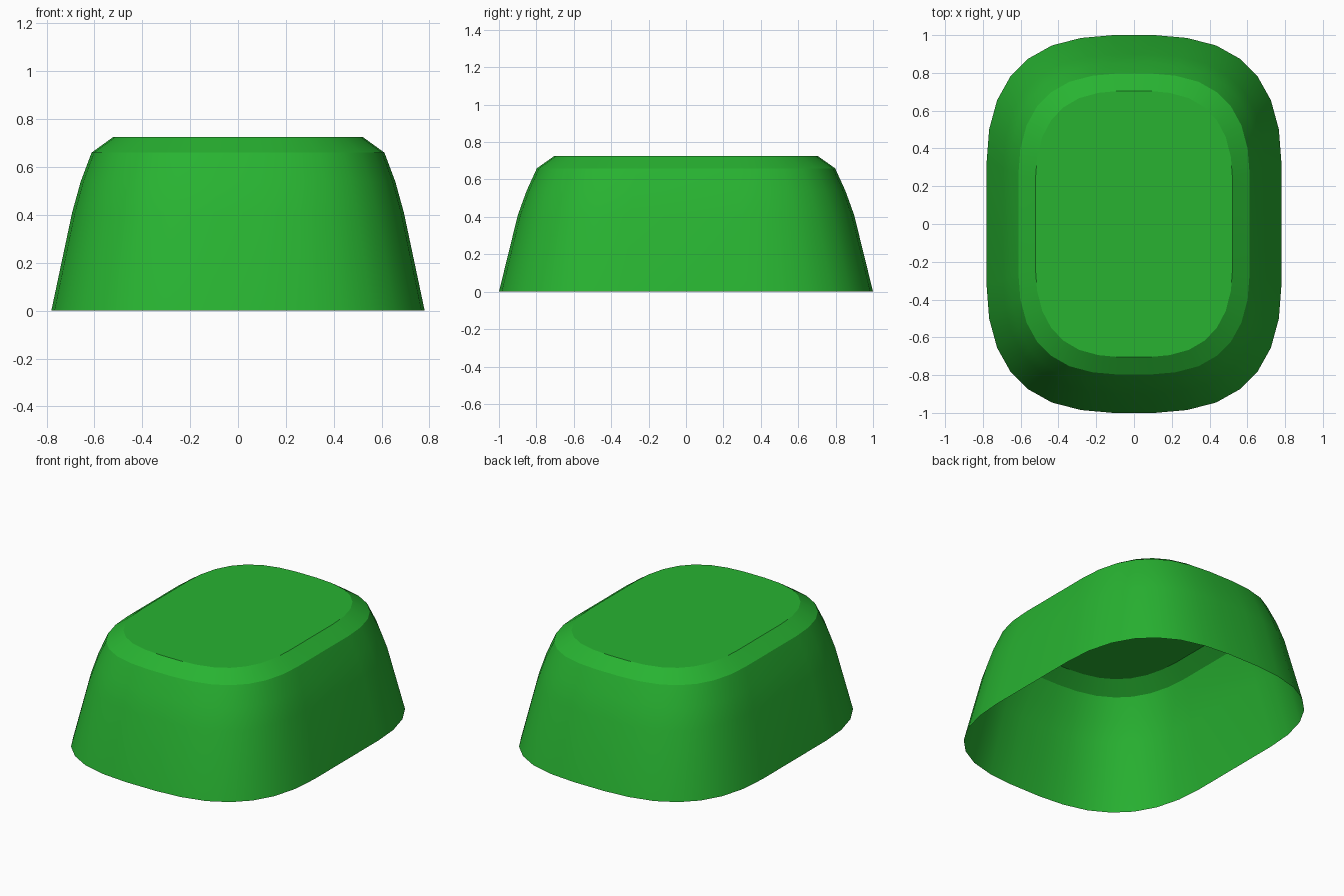
import bpy
import bmesh
import math

default_cube = bpy.data.objects.get("Cube")
if default_cube:
    bpy.data.objects.remove(default_cube, do_unlink=True)

# Green plastic
green = bpy.data.materials.new("green")
green.use_nodes = True
colour = (0.021, 0.45, 0.031, 1)
green.diffuse_color = colour
green.node_tree.nodes["Principled BSDF"].inputs["Base Color"].default_value = colour

# One quarter of the rounded outline, mirrored into a full loop
quarter = [(0.78, 0.33), (0.767, 0.5), (0.725, 0.655), (0.655, 0.78),
           (0.56, 0.875), (0.435, 0.945), (0.28, 0.985), (0.11, 1.0)]
half = quarter + [(-x, y) for x, y in reversed(quarter)]
outline = half + [(-x, -y) for x, y in half]

# Tapered wall and bevelled rim: half width, half depth, height
sections = [(0.78, 1.0, 0), (0.693, 0.899, 0.41), (0.657, 0.852, 0.54),
            (0.612, 0.797, 0.66), (0.522, 0.705, 0.725)]

bm = bmesh.new()
rings = [[bm.verts.new((x * width / 0.78, y * depth, z)) for x, y in outline]
         for width, depth, z in sections]
count = len(outline)
for lower, upper in zip(rings, rings[1:]):
    for i in range(count):
        j = (i + 1) % count
        bm.faces.new((lower[i], lower[j], upper[j], upper[i]))

# Flat closed top; the underside stays open
bm.faces.new(rings[-1])

mesh = bpy.data.meshes.new("cap_shell")
bm.to_mesh(mesh)
bm.free()
mesh.materials.append(green)
cap = bpy.data.objects.new("cap_shell", mesh)
bpy.context.collection.objects.link(cap)

# Smooth wall with crisp rim edges
bpy.ops.object.select_all(action="DESELECT")
cap.select_set(True)
bpy.context.view_layer.objects.active = cap
bpy.ops.object.shade_smooth_by_angle(angle=math.radians(25))
